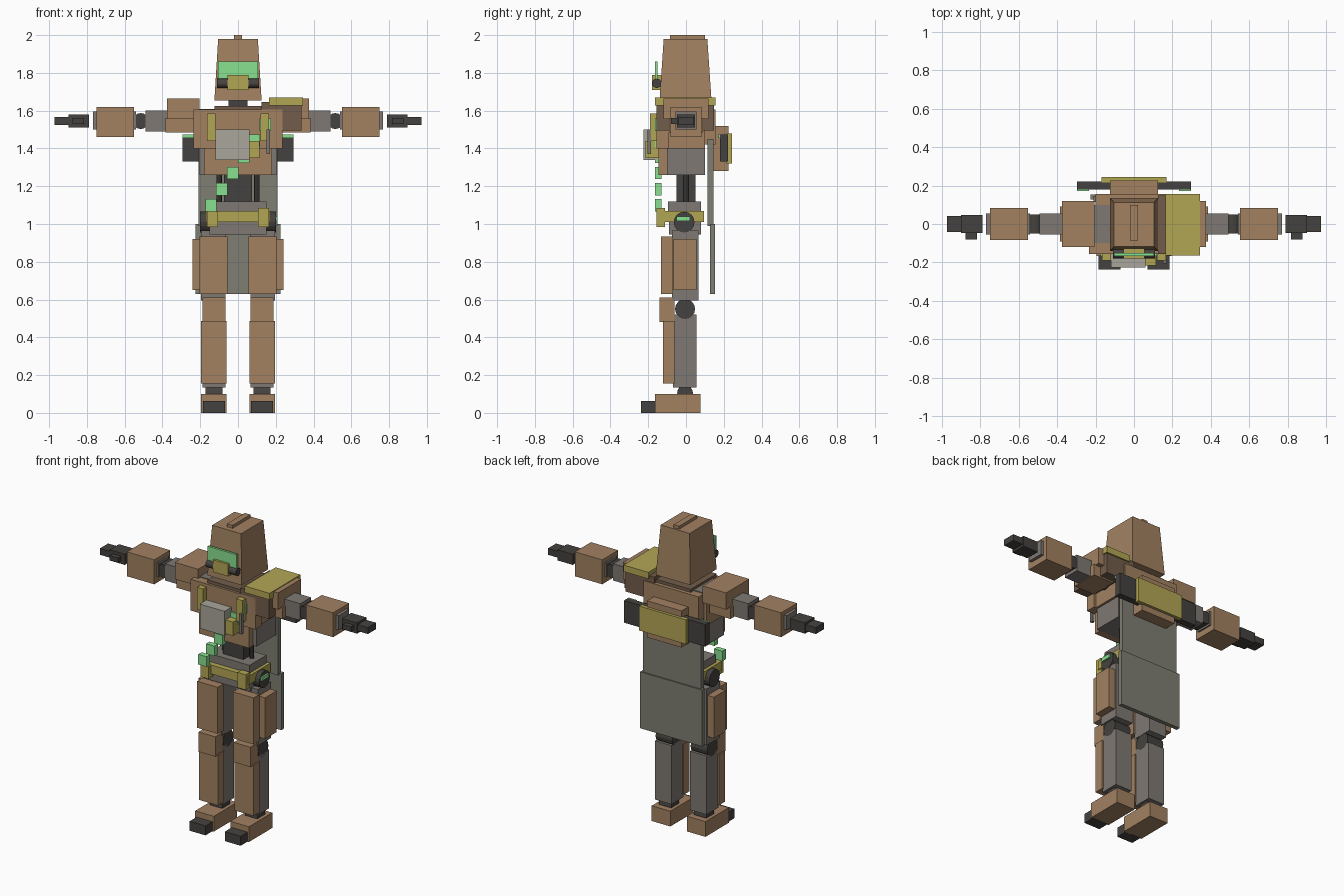
import bpy, bmesh
from math import pi
from mathutils import Matrix

if "Cube" in bpy.data.objects:
    bpy.data.objects.remove(bpy.data.objects["Cube"])


def mat(name, r, g, b):
    m = bpy.data.materials.new(name)
    m.diffuse_color = (r, g, b, 1)
    m.use_nodes = True
    m.node_tree.nodes["Principled BSDF"].inputs["Base Color"].default_value = m.diffuse_color
    return m


BROWN = mat("armour_brown", 0.36, 0.22, 0.12)
UMBER = mat("dark_brown", 0.17, 0.11, 0.07)
YELLOW = mat("ochre", 0.45, 0.38, 0.09)
GREEN = mat("glow_green", 0.25, 0.75, 0.28)
DARK = mat("joint_dark", 0.06, 0.055, 0.05)
GREY = mat("frame_grey", 0.21, 0.19, 0.17)
CLOTH = mat("cloth_grey", 0.21, 0.21, 0.17)
PALE = mat("pale_grey", 0.40, 0.38, 0.33)


def finish(name, bm, m):
    me = bpy.data.meshes.new(name)
    bm.to_mesh(me)
    bm.free()
    me.materials.append(m)
    ob = bpy.data.objects.new(name, me)
    bpy.context.collection.objects.link(ob)
    return ob


def box(name, x, y, z, m, taper=1.0):
    """Box from (min, max) ranges; taper scales the top face."""
    bm = bmesh.new()
    bmesh.ops.create_cube(bm, size=1)
    for v in bm.verts:
        k = taper if v.co.z > 0 else 1.0
        v.co = ((x[0] + x[1]) / 2 + v.co.x * (x[1] - x[0]) * k,
                (y[0] + y[1]) / 2 + v.co.y * (y[1] - y[0]) * k,
                (z[0] + z[1]) / 2 + v.co.z * (z[1] - z[0]))
    return finish(name, bm, m)


def cyl(name, c, r, length, axis, m, sides=16):
    bm = bmesh.new()
    rot = {"X": Matrix.Rotation(pi / 2, 4, "Y"),
           "Y": Matrix.Rotation(pi / 2, 4, "X"), "Z": Matrix()}[axis]
    bmesh.ops.create_cone(bm, cap_ends=True, segments=sides, radius1=r, radius2=r,
                          depth=length, matrix=Matrix.Translation(c) @ rot)
    return finish(name, bm, m)


def pair(name, make, *args):
    """Build a part for the +x side and its copy for the -x side."""
    a = make("right_" + name, *args)
    me = a.data.copy()
    me.transform(Matrix.Scale(-1, 4, (1, 0, 0)))
    me.flip_normals()
    b = bpy.data.objects.new("left_" + name, me)
    bpy.context.collection.objects.link(b)


# Head
box("helmet", (-.125, .125), (-.14, .135), (1.655, 1.98), BROWN, .84)
box("helmet_crest", (-.02, .02), (-.085, .10), (1.97, 2.0), BROWN)
box("visor", (-.105, .105), (-.165, -.15), (1.77, 1.86), GREEN)
cyl("face_tube", (0, -.155, 1.745), .025, .22, "X", DARK)
box("mouth_filter", (-.055, .055), (-.18, -.12), (1.71, 1.79), YELLOW)
box("neck", (-.05, .05), (-.05, .05), (1.58, 1.68), DARK)

# Torso
box("chest_core", (-.205, .205), (-.1, .1), (1.26, 1.61), GREY)
box("collar", (-.125, .125), (-.14, .13), (1.6, 1.625), UMBER)
box("chest_plate", (-.235, .235), (-.155, -.09), (1.40, 1.605), BROWN)
box("lower_chest_plate", (-.18, .18), (-.145, -.09), (1.26, 1.41), BROWN)
box("back_plate", (-.2, .2), (.09, .155), (1.42, 1.605), BROWN)
pair("side_plate", box, (.195, .22), (-.1, .1), (1.4, 1.58), BROWN)
box("waist_core", (-.075, .075), (-.05, .05), (1.1, 1.27), DARK)
pair("waist_piston", cyl, (.1, 0, 1.185), .014, .17, "Z", DARK, 8)

# Chest gear
box("chest_pack", (-.12, .06), (-.225, -.15), (1.34, 1.5), PALE)
pair("chest_strap", box, (.12, .165), (-.19, -.15), (1.44, 1.585), YELLOW)
box("side_pouch", (.06, .115), (-.215, -.14), (1.35, 1.44), YELLOW)
box("antenna", (.15, .17), (-.205, -.185), (1.37, 1.5), GREY)
for i in range(6):
    cx, cz = -.143 + .0576 * i, 1.1 + .085 * i
    box(f"bandolier_cell_{i}", (cx - .03, cx + .03), (-.165, -.13),
        (cz - .033, cz + .033), GREEN)

# Pelvis and belt
box("waist_ring", (-.15, .15), (-.095, .08), (1.06, 1.12), GREY)
box("belt", (-.17, .17), (-.13, .095), (1.01, 1.068), YELLOW)
box("pelvis", (-.15, .15), (-.09, .08), (.945, 1.015), GREY)
box("belt_pouch_left", (-.165, -.105), (-.155, -.11), (.985, 1.065), YELLOW)
box("belt_pouch_right", (.105, .165), (-.155, -.11), (.985, 1.085), YELLOW)
pair("hip_joint", cyl, (.165, -.01, 1.01), .055, .07, "X", DARK)
box("hip_gadget", (.19, .21), (-.05, .02), (1.015, 1.04), GREEN)

# Backpack and cape
box("backpack", (-.125, .125), (.145, .225), (1.28, 1.52), BROWN)
box("backpack_bar", (-.295, .295), (.18, .222), (1.33, 1.475), DARK)
box("backpack_panel", (-.17, .17), (.215, .243), (1.32, 1.48), YELLOW)
pair("backpack_light", box, (.235, .295), (.172, .181), (1.455, 1.475), GREEN)
box("cape_upper", (-.21, .21), (.115, .145), (.99, 1.45), CLOTH)
box("cape_lower", (-.225, .225), (.127, .154), (.63, 1.0), CLOTH)

# Shoulders
pair("shoulder_joint", cyl, (.24, 0, 1.54), .055, .09, "X", DARK)
pair("pauldron", box, (.205, .375), (-.12, .12), (1.555, 1.665), BROWN)
pair("upper_arm_plate", box, (.235, .385), (-.09, .09), (1.485, 1.56), BROWN)
box("large_shoulder_guard", (.125, .335), (-.155, .148), (1.495, 1.645), UMBER)
box("shoulder_top_plate", (.163, .343), (-.163, .157), (1.627, 1.67), YELLOW)

# Arms
pair("upper_arm", box, (.28, .49), (-.055, .055), (1.49, 1.6), GREY)
pair("elbow", cyl, (.515, 0, 1.545), .042, .1, "Y", DARK)
pair("forearm", box, (.54, .768), (-.055, .055), (1.5, 1.595), GREY)
pair("forearm_guard", box, (.55, .748), (-.083, .083), (1.46, 1.62), BROWN)
pair("palm", box, (.788, .898), (-.048, .048), (1.51, 1.58), DARK)
pair("fingers", box, (.89, .972), (-.042, .042), (1.525, 1.567), DARK)
pair("thumb", box, (.815, .875), (-.08, -.04), (1.53, 1.56), DARK)

# Legs
pair("thigh", box, (.065, .195), (-.073, .065), (.595, .965), GREY)
pair("thigh_plate", box, (.055, .205), (-.132, -.07), (.63, .935), BROWN)
pair("outer_thigh_plate", box, (.19, .242), (-.065, .055), (.65, .92), BROWN)
pair("knee", cyl, (.127, -.005, .55), .053, .12, "X", DARK)
pair("knee_pad", box, (.067, .188), (-.14, -.06), (.48, .61), BROWN)
pair("shin", box, (.067, .187), (-.068, .055), (.135, .52), GREY)
pair("shin_plate", box, (.06, .197), (-.122, -.06), (.155, .487), BROWN)
pair("ankle", cyl, (.127, -.005, .105), .042, .09, "X", DARK)
pair("foot", box, (.06, .195), (-.165, .077), (0, .1), BROWN)
pair("toe_cap", box, (.07, .185), (-.237, -.155), (0, .062), DARK)
